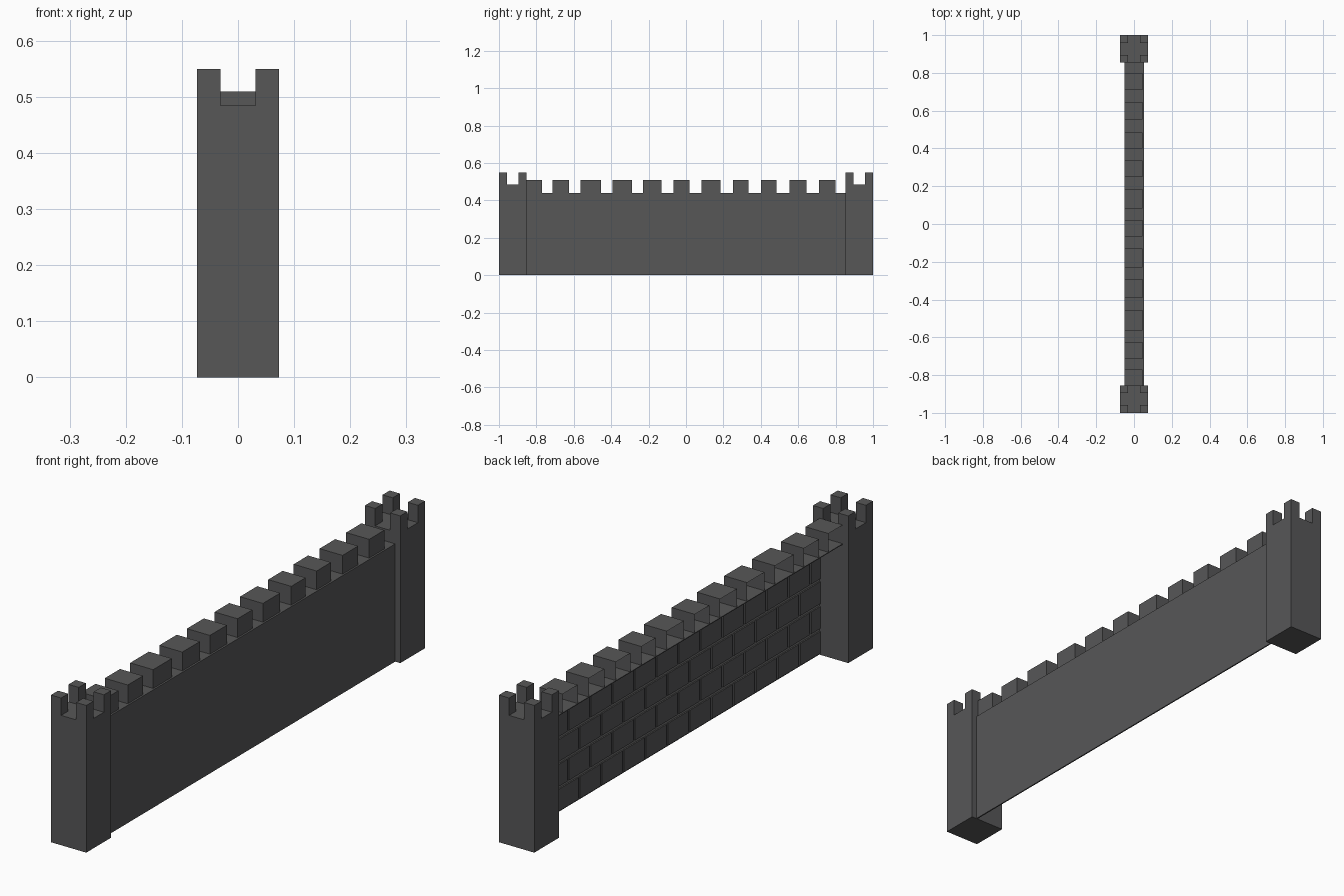
import bpy
import bmesh

cube = bpy.data.objects.get("Cube")
if cube:
    bpy.data.objects.remove(cube, do_unlink=True)


def material(name, color):
    m = bpy.data.materials.new(name)
    m.use_nodes = True
    rgba = (*color, 1)
    m.diffuse_color = rgba
    bsdf = next(n for n in m.node_tree.nodes if n.type == 'BSDF_PRINCIPLED')
    bsdf.inputs["Base Color"].default_value = rgba
    bsdf.inputs["Roughness"].default_value = 0.9
    return m


STONE = material("dark grey stone", (0.095, 0.095, 0.097))
MORTAR = material("grey mortar", (0.16, 0.16, 0.163))


def add_box(bm, x, y, z, open_right=False):
    """Box between pairs of limits, optionally without its -x face."""
    verts = [bm.verts.new((a, b, c)) for a in x for b in y for c in z]
    quads = [(4, 6, 7, 5), (0, 4, 5, 1), (2, 3, 7, 6), (0, 2, 6, 4), (1, 5, 7, 3)]
    if not open_right:
        quads.append((0, 1, 3, 2))
    return [bm.faces.new([verts[i] for i in q]) for q in quads]


def finish(bm, name, *mats):
    mesh = bpy.data.meshes.new(name)
    bm.to_mesh(mesh)
    bm.free()
    for m in mats:
        mesh.materials.append(m)
    obj = bpy.data.objects.new(name, mesh)
    bpy.context.scene.collection.objects.link(obj)
    return obj


HALF = 0.073        # half width of a tower
INNER = 0.854       # where the wall meets the towers
WALK = 0.44         # walkway height
FLOOR, TOP = 0.485, 0.55
POST = 0.042

# End towers with a post on each corner
for side, name in ((-1, "front_tower"), (1, "back_tower")):
    bm = bmesh.new()
    mid = side * (1 - HALF)
    add_box(bm, (-HALF, HALF), (mid - HALF, mid + HALF), (0, FLOOR))
    for x in (-HALF, HALF - POST):
        for y in (mid - HALF, mid + HALF - POST):
            add_box(bm, (x, x + POST), (y, y + POST), (FLOOR, TOP))
    finish(bm, name, STONE)

# Thin outer wall, mortar coloured on its inner face
bm = bmesh.new()
wall_faces = add_box(bm, (0.047, 0.052), (-INNER, INNER), (0, WALK))
wall_faces[-1].material_index = 1
finish(bm, "wall_panel", STONE, MORTAR)

# Overhanging walkway
bm = bmesh.new()
add_box(bm, (-0.05, 0.047), (-INNER, INNER), (WALK - 0.003, WALK))
finish(bm, "walkway", STONE)

# Hollow battlements, open on the inner side
bm = bmesh.new()
starts = [-INNER, -0.715, -0.565, -0.393, -0.23, -0.067, 0.083, 0.25, 0.40, 0.553, 0.71]
ends = [-0.77, -0.625, -0.455, -0.29, -0.13, 0.02, 0.185, 0.335, 0.485, 0.645, 0.80]
for a, b in zip(starts, ends):
    add_box(bm, (-0.05, 0.045), (a, b), (WALK, 0.51), open_right=True)
finish(bm, "battlements", STONE)

# Staggered bricks on the inner face
bm = bmesh.new()
ROW, LENGTH, GAP = 0.093, 0.13, 0.011
for row in range(5):
    low = row * ROW + GAP / 2
    high = min(low + ROW - GAP, WALK - 0.003)
    y = -INNER - (row % 2) * LENGTH / 2
    while y < INNER:
        a, b = max(y, -INNER), min(y + LENGTH - GAP, INNER)
        if b - a > GAP:
            add_box(bm, (0.042, 0.047), (a, b), (low, high))
        y += LENGTH
finish(bm, "bricks", STONE)
